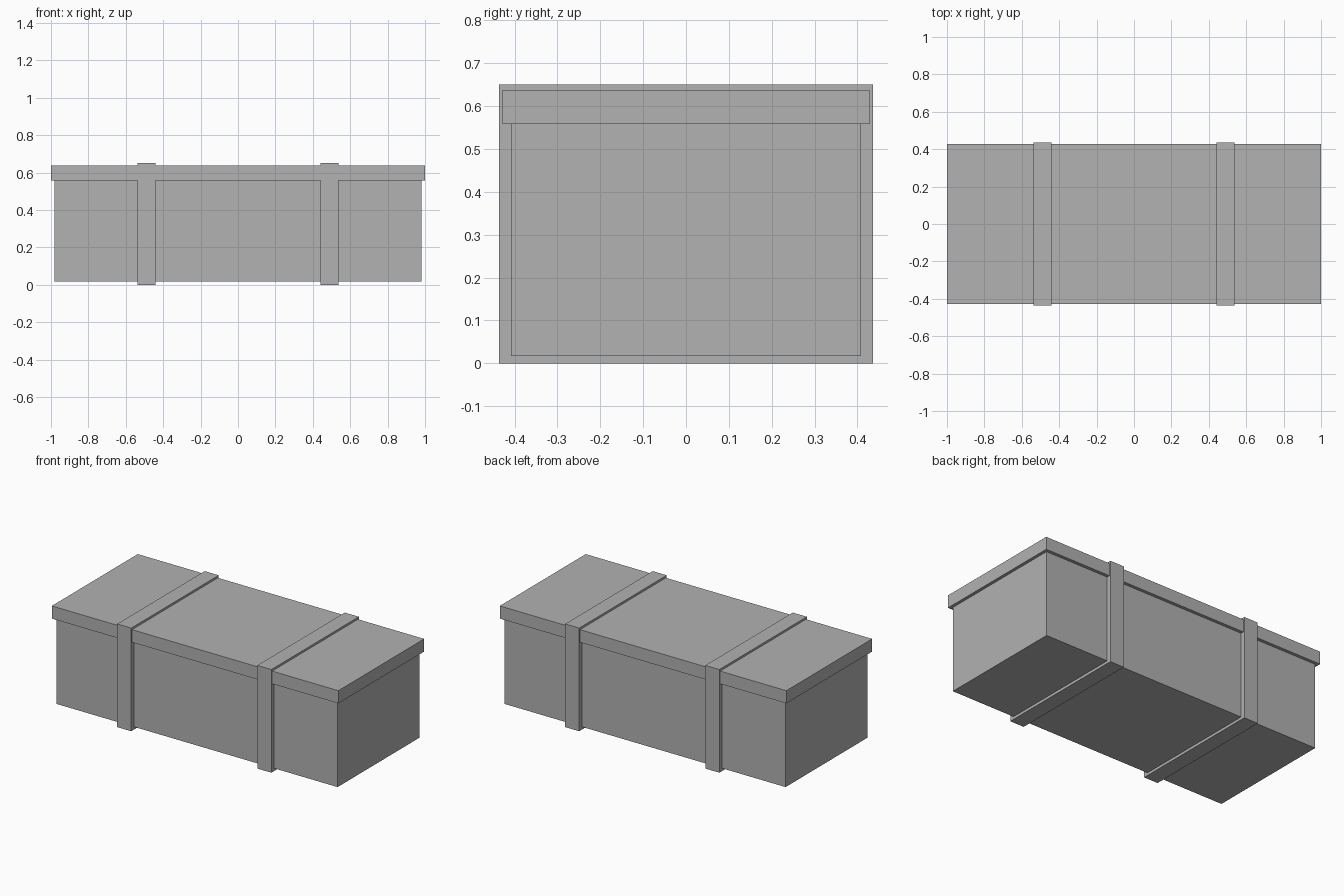
import bpy
import bmesh

cube = bpy.data.objects.get("Cube")
if cube:
    bpy.data.objects.remove(cube, do_unlink=True)

# One plain grey for the whole chest
grey = bpy.data.materials.new("plain_grey")
grey.use_nodes = True
colour = (0.445, 0.445, 0.445, 1)
grey.diffuse_color = colour
grey.node_tree.nodes["Principled BSDF"].inputs["Base Color"].default_value = colour


def add_object(name, bm):
    bmesh.ops.recalc_face_normals(bm, faces=bm.faces)
    mesh = bpy.data.meshes.new(name)
    bm.to_mesh(mesh)
    bm.free()
    mesh.materials.append(grey)
    obj = bpy.data.objects.new(name, mesh)
    bpy.context.collection.objects.link(obj)
    return obj


def box(name, half_x, half_y, bottom, top):
    bm = bmesh.new()
    bmesh.ops.create_cube(bm, size=2)
    bmesh.ops.scale(bm, vec=(half_x, half_y, (top - bottom) / 2), verts=bm.verts)
    bmesh.ops.translate(bm, vec=(0, 0, (top + bottom) / 2), verts=bm.verts)
    return add_object(name, bm)


def strap(name, x, width, outer, inner):
    """Closed rectangular band; outer and inner are (half_y, bottom, top)."""
    bm = bmesh.new()
    loops = []
    for px in (x - width / 2, x + width / 2):
        for half_y, low, high in (outer, inner):
            corners = ((-half_y, low), (half_y, low), (half_y, high), (-half_y, high))
            loops.append([bm.verts.new((px, y, z)) for y, z in corners])
    # Join outside, right side, inside and left side of the band
    for a, b in ((0, 2), (2, 3), (3, 1), (1, 0)):
        for i in range(4):
            j = (i + 1) % 4
            bm.faces.new((loops[a][i], loops[a][j], loops[b][j], loops[b][i]))
    return add_object(name, bm)


# Chest body and overhanging lid
box("chest_body", 0.981, 0.408, 0.017, 0.56)
box("chest_lid", 1.0, 0.428, 0.558, 0.638)

# Two bands wrapped around the chest
for side, x in (("right", -0.489), ("left", 0.489)):
    strap(side + "_strap", x, 0.098, (0.436, 0, 0.651), (0.405, 0.02, 0.635))
